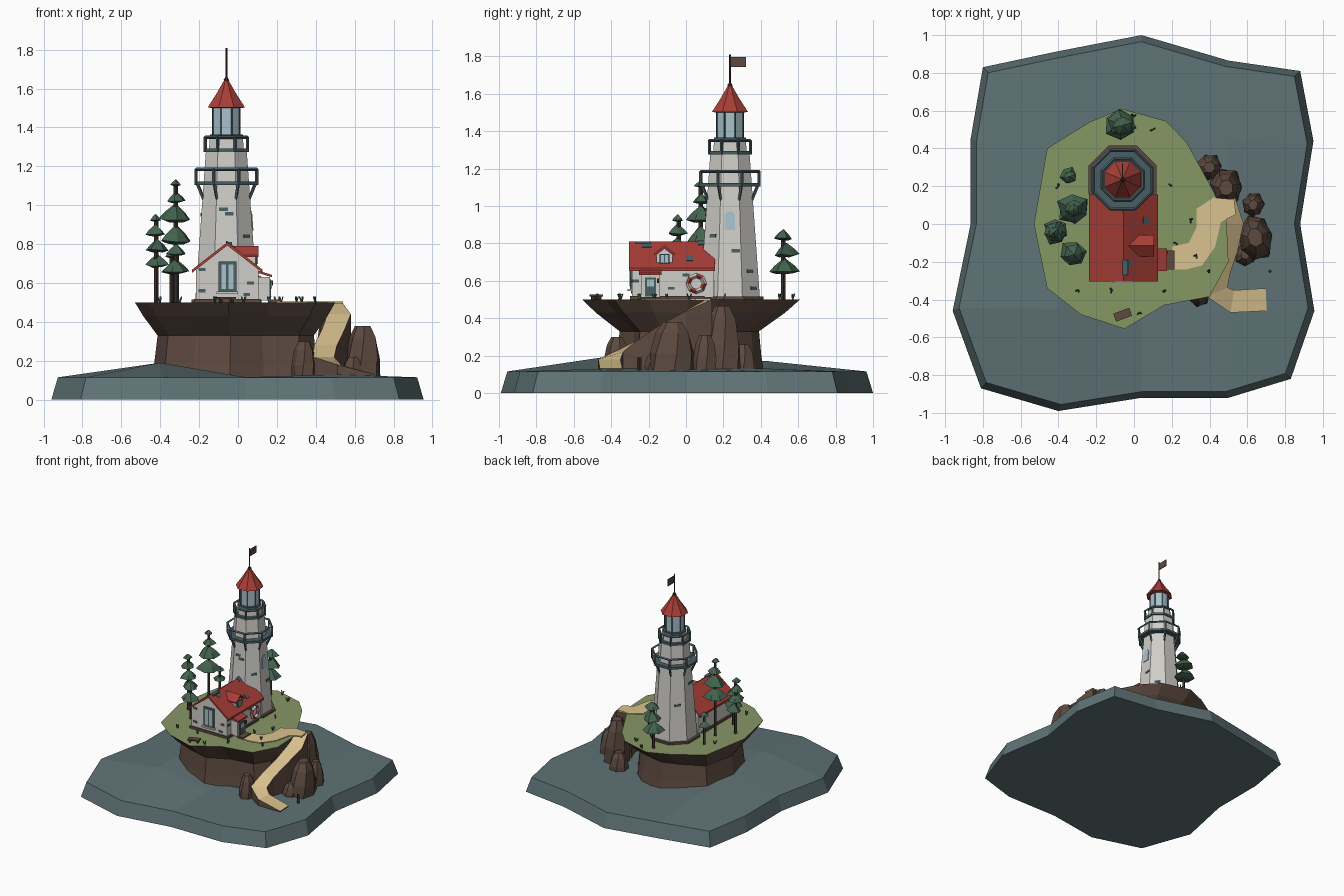
import bpy, bmesh, math, random
from mathutils import Matrix, Vector

random.seed(4)
if "Cube" in bpy.data.objects:
    bpy.data.objects.remove(bpy.data.objects["Cube"])


def material(name, rgb):
    lin = [(c / 255 / 12.92) if c < 11 else ((c / 255 + .055) / 1.055) ** 2.4 for c in rgb]
    m = bpy.data.materials.new(name)
    m.use_nodes = True
    m.diffuse_color = (*lin, 1)
    m.node_tree.nodes["Principled BSDF"].inputs["Base Color"].default_value = (*lin, 1)
    return m


SEA = material("sea_slate", (94, 114, 117))
GRASS = material("grass_green", (134, 151, 100))
ROCK = material("rock_brown", (93, 74, 64))
SAND = material("sand", (218, 194, 142))
WHITE = material("plaster_white", (208, 206, 200))
RED = material("roof_red", (168, 62, 55))
GLASS = material("pale_glass", (168, 194, 204))
SLATE = material("slate_trim", (74, 94, 100))
PINE = material("pine_green", (66, 98, 78))
DARK = material("dark_wood", (62, 50, 46))


def finish(name, bm, mat, place=None):
    if place is not None:
        bm.transform(place)
    bmesh.ops.recalc_face_normals(bm, faces=bm.faces[:])
    me = bpy.data.meshes.new(name)
    bm.to_mesh(me)
    bm.free()
    me.materials.append(mat)
    ob = bpy.data.objects.new(name, me)
    bpy.context.collection.objects.link(ob)
    return ob


def add_loft(bm, rings):
    rows = [[bm.verts.new(p) for p in r] for r in rings]
    n = len(rows[0])
    for a, b in zip(rows, rows[1:]):
        for i in range(n):
            bm.faces.new((a[i], a[(i + 1) % n], b[(i + 1) % n], b[i]))
    bm.faces.new(rows[0])
    bm.faces.new(rows[-1])


def loft(name, rings, mat, place=None):
    bm = bmesh.new()
    add_loft(bm, rings)
    return finish(name, bm, mat, place)


def paint(ob, mat, rule):
    ob.data.materials.append(mat)
    for p in ob.data.polygons:
        if rule(p):
            p.material_index = len(ob.data.materials) - 1


def box(name, centre, size, mat, place=None):
    bm = bmesh.new()
    bmesh.ops.create_cube(bm, matrix=Matrix.Translation(centre) @ Matrix.Diagonal((*size, 1)))
    return finish(name, bm, mat, place)


def bars(name, segments, r, mat):
    bm = bmesh.new()
    for a, b in segments:
        a, b = Vector(a), Vector(b)
        d = b - a
        m = Matrix.Translation((a + b) / 2) @ d.to_track_quat('Z', 'Y').to_matrix().to_4x4()
        bmesh.ops.create_cone(bm, cap_ends=True, segments=4, radius1=r, radius2=r, depth=d.length, matrix=m)
    return finish(name, bm, mat)


def octagon(a, z, cx=-.06, cy=.235):
    r = a / math.cos(math.pi / 8)
    return [(cx + r * math.cos((i + .5) * math.pi / 4), cy + r * math.sin((i + .5) * math.pi / 4), z) for i in range(8)]


def along_y(prof, y0, y1):
    return [[(x, y, z) for x, z in prof] for y in (y0, y1)]


# Sea slab: wavy grid top inside a ragged rim
rim = [(-.8, .83), (-.4, .915), (.04, 1), (.5, .865), (.88, .81), (.95, .44), (.88, 0), (.955, -.46),
       (.83, -.82), (.5, -.92), (.04, -.92), (-.4, -.99), (-.81, -.87), (-.96, -.46), (-.865, 0), (-.865, .45)]
cells = ([(i, 4) for i in range(5)] + [(4, j) for j in (3, 2, 1, 0)]
         + [(i, 0) for i in (3, 2, 1, 0)] + [(0, j) for j in (1, 2, 3)])
bm = bmesh.new()
grid = {c: bm.verts.new((x * .965, y * .965, .115)) for c, (x, y) in zip(cells, rim)}
for i, x, h in ((1, -.4, .19), (2, .04, .115), (3, .5, .13)):
    for j, y in ((1, -.45), (2, 0), (3, .44)):
        grid[i, j] = bm.verts.new((x, y, h - (.02 if (i, j) == (1, 3) else 0)))
for i in range(4):
    for j in range(4):
        bm.faces.new([grid[c] for c in ((i, j), (i + 1, j), (i + 1, j + 1), (i, j + 1))])
low = [bm.verts.new((x, y, 0)) for x, y in rim]
for k in range(16):
    n = (k + 1) % 16
    bm.faces.new((grid[cells[k]], grid[cells[n]], low[n], low[k]))
bm.faces.new(low)
finish("sea_slab", bm, SEA)

# Island: overhanging rock with a grass top
shore = [(-.065, .61), (.17, .545), (.28, .43), (.42, .175), (.49, .015), (.5, -.2), (.4, -.385), (.16, -.43),
         (-.05, -.555), (-.28, -.48), (-.46, -.34), (-.53, 0), (-.46, .4), (-.235, .54)]
levels = [(.08, .84, .69), (.2, .81, .66), (.33, .78, .64), (.43, .92, .87), (.5, 1, 1)]
island = loft("island", [[(x * sx, y * sy, z) for x, y in shore] for z, sx, sy in levels], ROCK)
paint(island, GRASS, lambda p: p.normal.z > .9)

# Sand path on the grass, then the ramp to the water
yard = [(.2, -.12), (.29, -.1), (.33, -.02), (.33, .08), (.42, .14), (.53, .13), (.54, .05), (.46, .01),
        (.43, -.12), (.36, -.22), (.28, -.24), (.2, -.24)]
loft("yard_path", [[(x, y, z) for x, y in yard] for z in (.495, .506)], SAND)
route = [(.48, .12, .5), (.52, 0, .44), (.49, -.13, .36), (.45, -.25, .28), (.44, -.36, .22), (.52, -.41, .18),
         (.7, -.4, .13)]
sections = []
for k, p in enumerate(route):
    d = Vector(route[min(k + 1, 6)]) - Vector(route[max(k - 1, 0)])
    s = Vector((-d.y, d.x, 0)).normalized() * .06
    a, b = Vector(p) + s, Vector(p) - s
    sections.append([a, b, (b.x, b.y, .08), (a.x, a.y, .08)])
ramp = loft("ramp", sections, ROCK)
paint(ramp, SAND, lambda p: p.normal.z > .5)


# Boulders
def boulder(name, x, y, rx, ry, top):
    jit = [random.uniform(.88, 1.1) for _ in range(7)]
    rings = []
    for f, s in ((0, 1), (.45, .97), (.8, .75), (1, .42)):
        rings.append([(x + rx * s * j * math.cos(i * math.tau / 7 + f * .4),
                       y + ry * s * j * math.sin(i * math.tau / 7 + f * .4),
                       .08 + (top - .08) * f) for i, j in enumerate(jit)])
    loft(name, rings, ROCK)


for k, spec in enumerate([(.64, -.07, .1, .13, .38), (.63, .1, .06, .07, .31), (.49, .19, .09, .1, .465),
                          (.34, -.37, .065, .07, .3), (.59, -.16, .06, .06, .22), (.4, .3, .07, .07, .26)]):
    boulder("boulder_%d" % (k + 1), *spec)

# Lighthouse tower, lantern room and cap
loft("tower_plinth", [octagon(.18, .49), octagon(.18, .516)], ROCK)
loft("tower", [octagon(.16, .51), octagon(.105, 1.28)], WHITE)
loft("watch_room", [octagon(.09, 1.28), octagon(.085, 1.35)], WHITE)
loft("lantern_sill", [octagon(.085, 1.345), octagon(.085, 1.365)], SLATE)
loft("lantern_glass", [octagon(.068, 1.36), octagon(.068, 1.51)], GLASS)
corner, top = octagon(.069, 1.36), octagon(.069, 1.51)
bars("lantern_mullions", zip(corner, top), .005, SLATE)
loft("lantern_roof", [octagon(.075, 1.5), octagon(.096, 1.503), octagon(.05, 1.575), octagon(.01, 1.645)], RED)
loft("finial", [octagon(a, z) for a, z in ((.006, 1.63), (.014, 1.645), (.005, 1.66))], DARK)
bars("flag_pole", [((-.06, .235, 1.64), (-.06, .235, 1.81))], .005, DARK)
box("flag", (-.06, .277, 1.77), (.006, .085, .055), ROCK)

# Galleries with railings and brackets
for label, a, z, h in (("lower", .16, 1.105, .08), ("upper", .113, 1.275, .075)):
    loft(label + "_gallery_deck", [octagon(a, z), octagon(a, z + .018)], SLATE)
    feet, heads = octagon(a - .004, z), octagon(a - .004, z + h)
    rails = [(heads[i], heads[i - 1]) for i in range(8)] + list(zip(feet, heads))
    bars(label + "_gallery_railing", rails, .0085, SLATE)
bars("gallery_brackets", zip(octagon(.116, 1.03), octagon(.148, 1.108)), .009, SLATE)


# Plates that follow the leaning tower faces
def on_tower(turn, z):
    return (Matrix.Translation((-.06, .235, 0)) @ Matrix.Rotation(turn * math.pi / 4, 4, 'Z')
            @ Matrix.Translation((.16 - (z - .51) * .0714, 0, z)) @ Matrix.Rotation(-.0714, 4, 'Y'))


arch = [(-.028, -.05), (.028, -.05), (.028, .03), (.014, .05), (-.014, .05), (-.028, .03)]
loft("tower_window", [[(d, y, z) for y, z in arch] for d in (-.004, .005)], GLASS, on_tower(0, .92))
for turn, z, off in ((-2, .98, -.015), (-2, .955, .015), (0, .76, .03), (1, .65, .0), (1, .56, .02), (-1, .84, .01),
                     (3, .8, 0), (4, .95, .02), (-3, .7, .01)):
    box("tower_brick", (0, off, 0), (.008, .045, .018), SLATE, on_tower(turn, z))

# Cottage
CX = -.055
wall = [(-.16, .51), (.16, .51), (.16, .67), (0, .795), (-.16, .67)]
loft("cottage_walls", along_y([(CX + x, z) for x, z in wall], -.29, .15), WHITE)
box("cottage_plinth", (CX, -.1, .503), (.345, .4, .03), ROCK)
roof = [(0, .81), (.182, .668), (.182, .652), (0, .793), (-.182, .652), (-.182, .668)]
loft("cottage_roof", along_y([(CX + x, z) for x, z in roof], -.305, .155), RED)
slope = Matrix.Rotation(math.atan2(.142, .182), 4, 'Y')
for x, y, w in ((.025, -.21, .05), (.01, .08, .03), (.12, .02, .035)):
    box("roof_patch", (0, 0, 0), (.04, w, .006), SLATE, Matrix.Translation((CX + x, y, .811 - x * .78)) @ slope)
box("ridge_patch", (CX + .008, -.23, .805), (.03, .08, .012), SLATE)


# Framed windows: facing the front, or the side by a quarter turn
def window(name, place, w, h):
    box(name + "_frame", (0, 0, 0), (w, .014, h), SLATE, place)
    for s in (-1, 1):
        box(name + "_pane", (s * w * .2, -.006, 0), (w * .27, .008, h * .82), GLASS, place)


QUARTER = Matrix.Rotation(math.pi / 2, 4, 'Z')
window("front_window", Matrix.Translation((CX, -.292, .632)), .092, .155)
box("front_window_sill", (CX, -.3, .55), (.11, .025, .012), WHITE)
for x, z in ((-.13, .67), (-.13, .56), (.12, .6), (.1, .54)):
    box("wall_brick", (CX + x, -.29, z), (.035, .008, .016), SLATE)
for y, z in ((-.08, .56), (.0, .63), (-.27, .6)):
    box("wall_brick", (.105, y, z), (.008, .035, .016), SLATE)

# Dormer
DY = -.115
loft("dormer_body", [[(x, DY + y, z) for y, z in ((-.042, .65), (.042, .65), (.042, .74), (0, .773), (-.042, .74))]
                     for x in (-.03, .09)], WHITE)
cap = [(0, .79), (.056, .745), (.056, .735), (0, .777), (-.056, .735), (-.056, .745)]
loft("dormer_roof", [[(x, DY + y, z) for y, z in cap] for x in (-.045, .105)], RED)
window("dormer_window", Matrix.Translation((.092, DY, .718)) @ QUARTER, .054, .05)

# Porch with door, step and lamp
box("porch", (.125, -.19, .57), (.08, .1, .12), WHITE)
loft("porch_roof", along_y([(.09, .655), (.175, .63), (.175, .642), (.09, .668)], -.25, -.13), RED)
box("door", (.166, -.19, .567), (.01, .06, .1), SLATE)
box("door_pane", (.17, -.19, .588), (.008, .036, .035), GLASS)
box("door_step", (.19, -.19, .505), (.05, .1, .018), ROCK)
box("porch_lamp", (.172, -.15, .6), (.016, .012, .024), DARK)

# Life ring in alternating red and white
bpy.ops.mesh.primitive_torus_add(major_segments=8, minor_segments=4, major_radius=.043, minor_radius=.013,
                                 location=(.113, .055, .585), rotation=(0, math.pi / 2, 0))
ring = bpy.context.object
ring.name = "life_ring"
ring.data.materials.append(WHITE)
paint(ring, RED, lambda p: int((math.atan2(p.center.y, p.center.x) + math.pi) / (math.pi / 4)) % 2)


# Pines: a trunk with stacked, ragged tiers given as (height, radius)
def pine(name, x, y, tiers):
    bars(name + "_trunk", [((x, y, .49), (x, y, tiers[-1][0]))], .012, DARK)
    bm = bmesh.new()
    for z, r in tiers:
        cx, cy = (c + random.uniform(-.15, .15) * r for c in (x, y))
        jit = [random.uniform(.8, 1.15) for _ in range(6)]
        spin = random.random() * 6
        add_loft(bm, [[(cx + r * s * j * math.cos(spin + i * math.tau / 6),
                        cy + r * s * j * math.sin(spin + i * math.tau / 6),
                        z + dz * r + (j - 1) * r * .4) for i, j in enumerate(jit)]
                      for s, dz in ((.5, -.3), (1, -.15), (.65, .25), (.1, .7))])
    finish(name + "_needles", bm, PINE)


pine("tall_pine", -.32, .08, [(.83, .088), (.94, .085), (1.03, .052), (1.11, .032)])
pine("left_pine", -.42, -.04, [(.7, .06), (.78, .065), (.86, .055), (.93, .035)])
pine("short_pine", -.315, -.16, [(.67, .07), (.76, .055)])
pine("far_pine", -.34, .25, [(.66, .045), (.74, .035)])
pine("back_pine", -.07, .52, [(.66, .08), (.75, .07), (.835, .055)])

# Bench, small post, and scattered tufts
turn = Matrix.Translation((-.06, -.48, 0)) @ Matrix.Rotation(.35, 4, 'Z')
box("bench_seat", (0, 0, .522), (.09, .045, .01), ROCK, turn)
for s in (-1, 1):
    box("bench_leg", (s * .03, 0, .508), (.01, .035, .022), DARK, turn)
bars("mooring_post", [((.72, -.25, .1), (.72, -.25, .19))], .011, DARK)
for x, y in ((.2, .2), (.16, -.36), (-.12, -.35), (.33, -.17), (.3, .02), (.4, -.25), (-.4, .2), (0, .57), (-.3, -.35),
             (.22, -.1), (.1, .5), (.03, -.47)):
    blades = [((x, y, .495), (x + random.uniform(-.015, .015), y + random.uniform(-.015, .015), .53)) for _ in range(3)]
    bars("grass_tuft", blades, .004, PINE)
